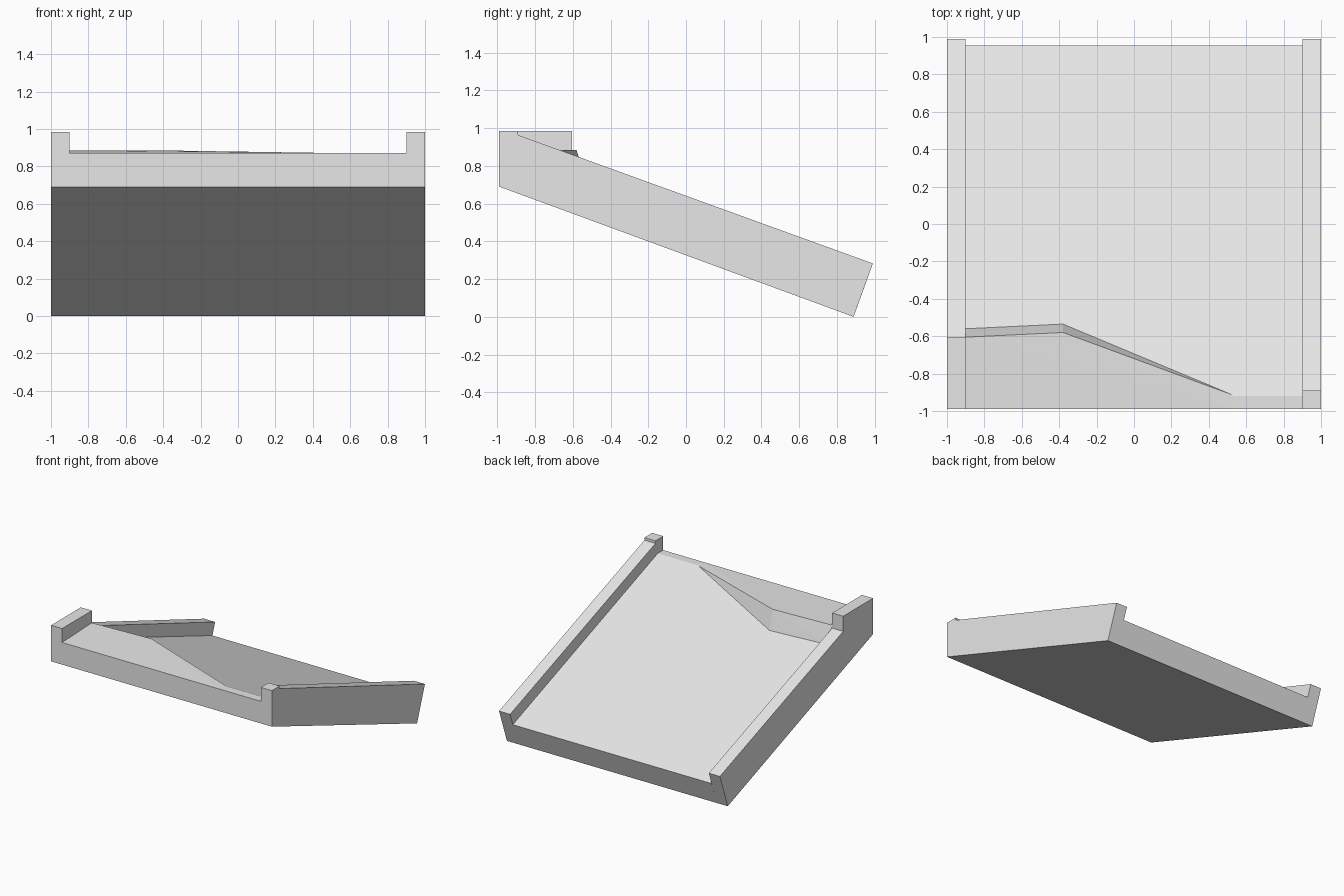
import bpy
import bmesh

old = bpy.data.objects.get("Cube")
if old:
    bpy.data.objects.remove(old, do_unlink=True)

grey = bpy.data.materials.new("plain grey")
grey.use_nodes = True
grey.diffuse_color = (0.8, 0.8, 0.8, 1)
grey.node_tree.nodes["Principled BSDF"].inputs["Base Color"].default_value = (0.8, 0.8, 0.8, 1)


def finish(name, bm):
    bmesh.ops.recalc_face_normals(bm, faces=bm.faces)
    mesh = bpy.data.meshes.new(name)
    bm.to_mesh(mesh)
    bm.free()
    mesh.materials.append(grey)
    obj = bpy.data.objects.new(name, mesh)
    bpy.context.collection.objects.link(obj)
    return obj


def extrude_profile(name, profile, x0, x1):
    """Extrude a closed (y, z) side profile from x0 to x1."""
    bm = bmesh.new()
    face = bm.faces.new([bm.verts.new((x0, y, z)) for y, z in profile])
    ext = bmesh.ops.extrude_face_region(bm, geom=[face])
    verts = [v for v in ext["geom"] if isinstance(v, bmesh.types.BMVert)]
    bmesh.ops.translate(bm, verts=verts, vec=(x1 - x0, 0, 0))
    return finish(name, bm)


FRONT, TOP, INNER = -0.99, 0.985, 0.9
LIP = 0.871                      # height of the level front lip
underside = [(FRONT, 0.69), (0.888, 0)]


def floor_z(y):
    return 0.185 + 0.366 * (0.955 - y)


def rail_z(y):
    return 0.283 + 0.362 * (0.99 - y)


# Sloping deck with a level strip at its high front edge
extrude_profile("deck", underside + [(0.955, floor_z(0.955)), (-0.92, LIP), (FRONT, LIP)],
                -INNER, INNER)

# Side rails, each ending in a level post of its own length
for name, x0, x1, post_y in (("right_rail", -1, -INNER, -0.605),
                             ("left_rail", INNER, 1, -0.89)):
    extrude_profile(name, underside + [(0.99, 0.283), (post_y, rail_z(post_y)),
                                       (post_y, TOP), (FRONT, TOP)], x0, x1)

# Tapering landing wedge with a steep skirt down to the deck
bm = bmesh.new()
for point in [(-INNER, FRONT, LIP), (0.53, FRONT, LIP), (0.53, -0.915, LIP),
              (-0.38, -0.58, 0.885), (-INNER, -0.605, 0.885),
              (-0.38, -0.535, floor_z(-0.535)), (-INNER, -0.56, floor_z(-0.56))]:
    bm.verts.new(point)
bmesh.ops.convex_hull(bm, input=bm.verts)
finish("landing_wedge", bm)
